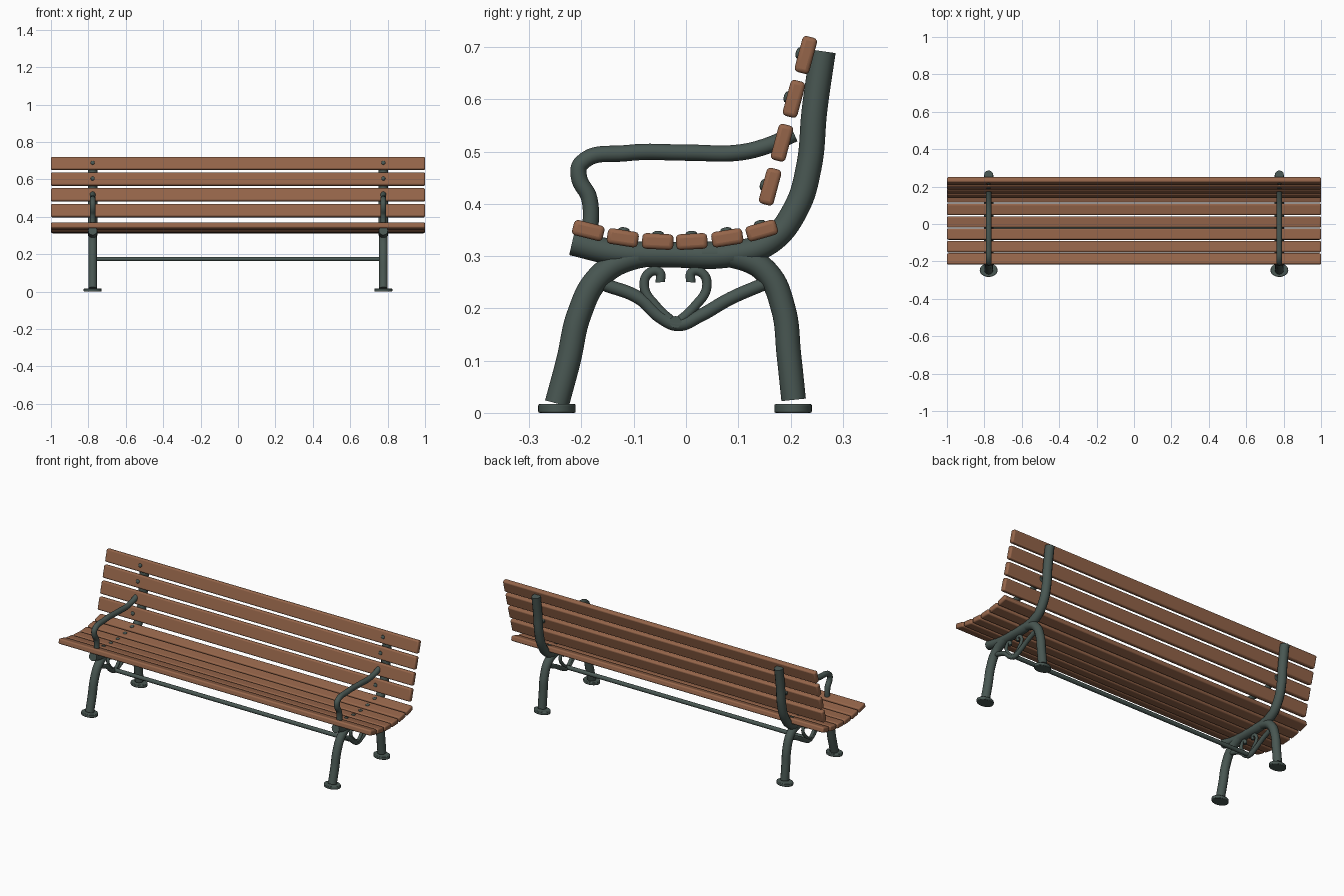
import bpy, math
from mathutils import Vector

cube = bpy.data.objects.get("Cube")
if cube:
    bpy.data.objects.remove(cube, do_unlink=True)


def material(name, rgb):
    m = bpy.data.materials.new(name)
    m.use_nodes = True
    m.diffuse_color = (*rgb, 1)
    bsdf = next(n for n in m.node_tree.nodes if n.type == 'BSDF_PRINCIPLED')
    bsdf.inputs["Base Color"].default_value = (*rgb, 1)
    return m


WOOD = material("warm_wood", (0.30, 0.13, 0.068))
IRON = material("green_iron", (0.066, 0.095, 0.085))
FRAME_X = 0.777


def finish(obj, name, mat):
    obj.name = name
    obj.data.materials.clear()
    obj.data.materials.append(mat)
    bpy.ops.object.select_all(action='DESELECT')
    obj.select_set(True)
    bpy.context.view_layer.objects.active = obj
    bpy.ops.object.shade_smooth_by_angle(angle=math.radians(40))
    return obj


def tube(name, points, radius):
    """Smooth round bar through the given points, with flat ends."""
    cu = bpy.data.curves.new(name, 'CURVE')
    cu.dimensions = '3D'
    cu.bevel_depth = radius
    cu.bevel_resolution = 4
    cu.resolution_u = 8
    cu.use_fill_caps = True
    sp = cu.splines.new('BEZIER')
    sp.bezier_points.add(len(points) - 1)
    for bp, co in zip(sp.bezier_points, points):
        bp.co = co
    for bp in sp.bezier_points:
        bp.handle_left_type = bp.handle_right_type = 'AUTO'
    obj = bpy.data.objects.new(name, cu)
    bpy.context.collection.objects.link(obj)
    bpy.ops.object.select_all(action='DESELECT')
    obj.select_set(True)
    bpy.context.view_layer.objects.active = obj
    bpy.ops.object.convert(target='MESH')
    return finish(bpy.context.object, name, IRON)


def bevel(obj, width, segments):
    mod = obj.modifiers.new("rounded_edges", 'BEVEL')
    mod.width = width
    mod.segments = segments
    mod.limit_method = 'ANGLE'


def slat(name, y, z, depth, thick, tilt):
    """Full-length board with a bolt head over each end frame."""
    bpy.ops.mesh.primitive_cube_add(size=1, location=(0, y, z))
    obj = bpy.context.object
    obj.scale = (2, depth, thick)
    bpy.ops.object.transform_apply(location=False, rotation=False, scale=True)
    obj.rotation_euler.x = math.radians(tilt)
    finish(obj, name, WOOD)
    bevel(obj, 0.008, 3)
    a = math.radians(tilt)
    normal = Vector((0, -math.sin(a), math.cos(a)))
    for side, label in ((1, "left"), (-1, "right")):
        head = Vector((side * FRAME_X, y, z)) + normal * thick / 2
        bpy.ops.mesh.primitive_uv_sphere_add(segments=12, ring_count=8, radius=0.011, location=head)
        bolt = bpy.context.object
        bolt.scale.z = 0.5
        bolt.rotation_euler.x = a
        finish(bolt, f"{name}_bolt_{label}", IRON)


# Side frame profiles as (y, z)
LEG_ARCH = [(-.247, .018), (-.225, .10), (-.204, .19), (-.168, .258), (-.11, .295), (0, .303),
            (.105, .297), (.155, .268), (.186, .20), (.197, .11), (.206, .025)]
BACK_POST = [(-.218, .326), (-.14, .308), (-.03, .303), (.09, .304), (.16, .328), (.21, .39),
             (.235, .47), (.246, .58), (.262, .692)]
ARM = [(-.185, .325), (-.185, .41), (-.205, .452), (-.20, .478), (-.115, .497), (.005, .498),
       (.10, .498), (.155, .511), (.207, .534)]
BRACE = [(-.157, .246), (-.09, .220), (-.048, .183), (-.015, .169), (.025, .185), (.085, .219), (.152, .248)]
SCROLL = [(0, .170), (.036, .203), (.06, .243), (.049, .269), (.031, .269), (.029, .250)]
SCROLL_Y = -0.02

for side, label in ((1, "left"), (-1, "right")):
    x = side * FRAME_X
    for name, path, r in (("leg_arch", LEG_ARCH, .0235), ("back_post", BACK_POST, .0245),
                          ("armrest", ARM, .0155), ("brace", BRACE, .0125)):
        tube(f"{name}_{label}", [(x, y, z) for y, z in path], r)
    # Heart-shaped pair of scrolls
    for d, end in ((-1, "front"), (1, "back")):
        tube(f"scroll_{end}_{label}", [(x, SCROLL_Y + d * y, z) for y, z in SCROLL], .009)
    # Oval foot plates
    for y, end in ((-.247, "front"), (.205, "back")):
        bpy.ops.mesh.primitive_cylinder_add(vertices=32, radius=1, depth=2, location=(x, y, .0085))
        foot = bpy.context.object
        foot.scale = (.048, .036, .0085)
        bpy.ops.object.transform_apply(location=False, rotation=False, scale=True)
        finish(foot, f"foot_{end}_{label}", IRON)
        bevel(foot, .003, 2)

# Bar joining the two side frames
tube("cross_bar", [(-FRAME_X - .012, SCROLL_Y, .174), (FRAME_X + .012, SCROLL_Y, .174)], .0115)

# Dished seat
SEAT = [(-.187, .349, -14), (-.121, .335, -9), (-.054, .328, -3),
        (.011, .328, 3), (.079, .335, 9), (.145, .349, 16)]
for i, (y, z, tilt) in enumerate(SEAT):
    slat(f"seat_slat_{i + 1}", y, z, .06, .03, tilt)

# Leaning backrest, evenly stepped from bottom to top
for i in range(4):
    slat(f"back_slat_{i + 1}", .161 + .0228 * i, .433 + .084 * i, .071, .029, 75)
